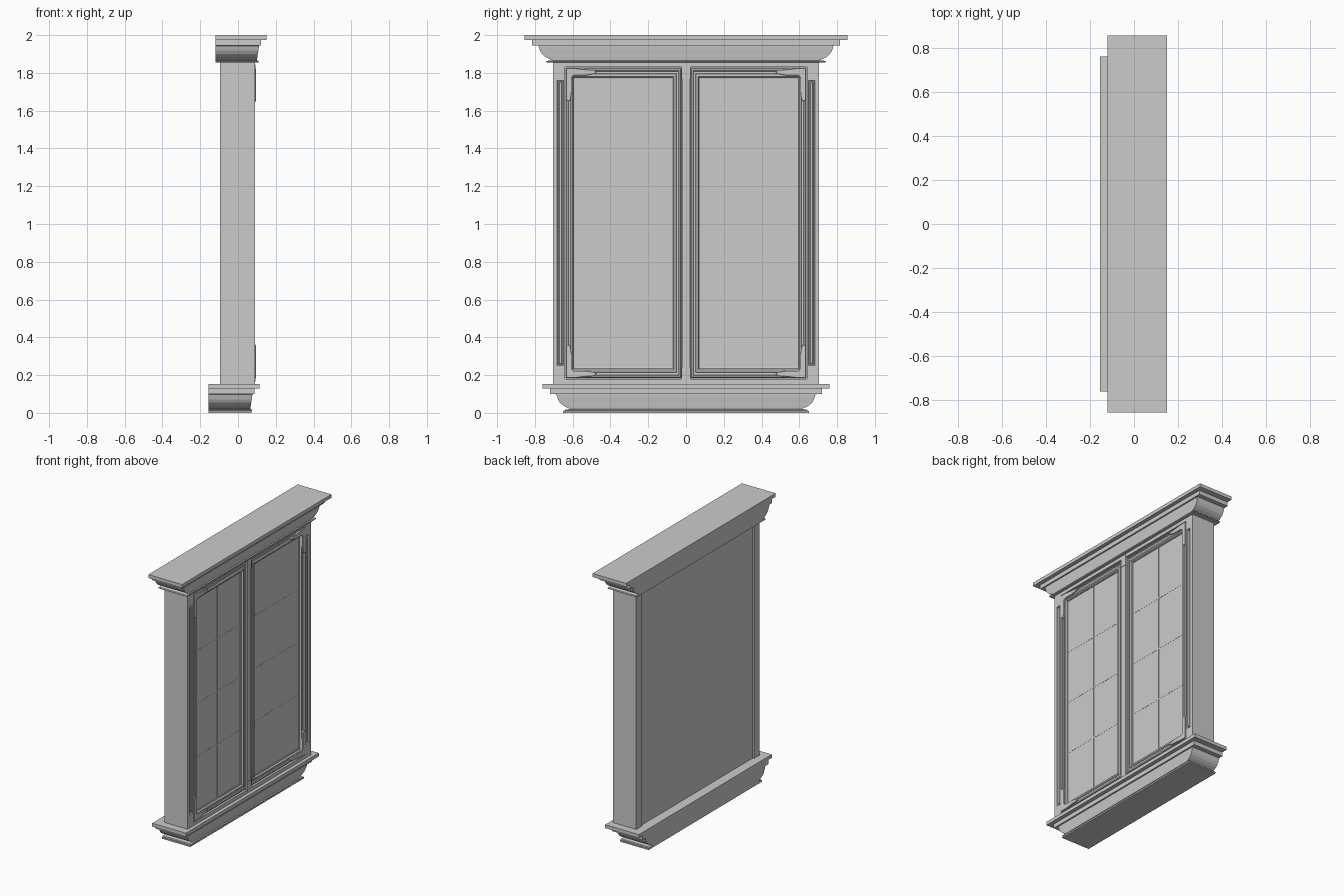
import bpy, bmesh

if "Cube" in bpy.data.objects:
    bpy.data.objects.remove(bpy.data.objects["Cube"])

def mesh_object(name, bm):
    bmesh.ops.recalc_face_normals(bm, faces=bm.faces[:])
    me = bpy.data.meshes.new(name)
    bm.to_mesh(me)
    bm.free()
    ob = bpy.data.objects.new(name, me)
    bpy.context.collection.objects.link(ob)
    return ob

def loft(name, rings):
    """Skin a stack of closed rings and cap both ends."""
    bm = bmesh.new()
    vs = [[bm.verts.new(p) for p in r] for r in rings]
    n = len(rings[0])
    for a, b in zip(vs, vs[1:]):
        for i in range(n):
            j = (i + 1) % n
            bm.faces.new((a[i], a[j], b[j], b[i]))
    bm.faces.new(vs[0])
    bm.faces.new(vs[-1])
    return mesh_object(name, bm)

def rect(y0, y1, z0, z1, x):
    return [(x, y0, z0), (x, y1, z0), (x, y1, z1), (x, y0, z1)]

def box(name, x0, x1, y0, y1, z0, z1):
    return loft(name, [rect(y0, y1, z0, z1, x0), rect(y0, y1, z0, z1, x1)])

# Moulding profile: front x, half width y, height above its base
PROFILE = [(.106, .735, 0), (.110, .74, .005), (.108, .735, .010), (.100, .705, .012),
           (.101, .725, .020), (.103, .745, .031), (.105, .762, .046), (.108, .773, .064),
           (.111, .780, .086), (.111, .785, .091), (.122, .785, .091), (.122, .815, .091),
           (.122, .815, .121), (.150, .855, .121), (.150, .855, .146)]

def moulding(name, dx, dy, z):
    back = -.12 + dx
    loft(name, [[(back, -y - dy, z + h), (x + dx, -y - dy, z + h),
                 (x + dx, y + dy, z + h), (back, y + dy, z + h)] for x, y, h in PROFILE])

moulding("top_cornice", 0, 0, 1.854)
moulding("bottom_sill", -.035, -.095, .008)
box("sill_base", -.155, .072, -.65, .65, 0, .010)

# Frame rails, mullion and slightly recessed back panel
box("bottom_rail", -.085, .09, -.645, .645, .15, .18)
box("top_rail", -.085, .09, -.645, .645, 1.83, 1.86)
box("centre_mullion", -.08, .09, -.02, .02, .17, 1.84)
box("back_panel", -.085, -.075, -.69, .69, .15, 1.86)
for zz in ((.165, .24), (1.77, 1.845)):
    box("mullion_block", .06, .093, -.024, .024, *zz)

def lerp_rect(s, t, x):
    outer, inner = (.02, .64, .18, 1.83), (.075, .59, .24, 1.77)
    y0, y1, z0, z1 = [a + (b - a) * t for a, b in zip(outer, inner)]
    return rect(s * y0, s * y1, z0, z1, x)

# Sash section: (fraction across the stile, x)
SASH = [(0, .05), (0, .074), (.08, .074), (.16, .084), (.30, .086), (.36, .080),
        (.55, .080), (.62, .087), (.80, .087), (.90, .078), (1, .076), (1, .07)]

# Corner bracket outline (y, z) for the upper outer corner
BRACKET = [(.635, 1.825), (.635, 1.66), (.625, 1.648), (.612, 1.655), (.605, 1.70),
           (.605, 1.775), (.595, 1.787), (.53, 1.787), (.48, 1.795), (.475, 1.805),
           (.485, 1.815), (.53, 1.818), (.59, 1.825)]

for s in (1, -1):
    # Jamb with a sunken, raised-centre panel
    def jr(y0, y1, z0, z1, x):
        return rect(s * y0, s * y1, z0, z1, x)
    loft("side_jamb", [jr(.64, .705, .15, 1.86, -.095), jr(.64, .705, .15, 1.86, .09),
                       jr(.648, .683, .25, 1.76, .09), jr(.651, .680, .253, 1.757, .08),
                       jr(.657, .674, .259, 1.751, .08), jr(.660, .671, .262, 1.748, .088)])
    # Sash and pane
    loft("sash_and_pane", [lerp_rect(s, t, x) for t, x in SASH])
    # Glazing bars, almost flush with the pane
    for i in (1, 2, 3):
        z = .24 + 1.53 * i / 4
        ya, yb = sorted((s * .075, s * .59))
        box("cross_bar", .06, .071, ya, yb, z - .005, z + .005)
    box("upright_bar", .06, .071, s * .3325 - .005, s * .3325 + .005, .24, 1.77)
    # Brackets at the top and bottom outer corners
    for top in (True, False):
        pts = [(s * y, z if top else 2.01 - z) for y, z in BRACKET]
        ob = loft("corner_bracket", [[(x, y, z) for y, z in pts] for x in (.072, .095)])
        bev = ob.modifiers.new("soft_edge", 'BEVEL')
        bev.width = .002
        bev.segments = 1
